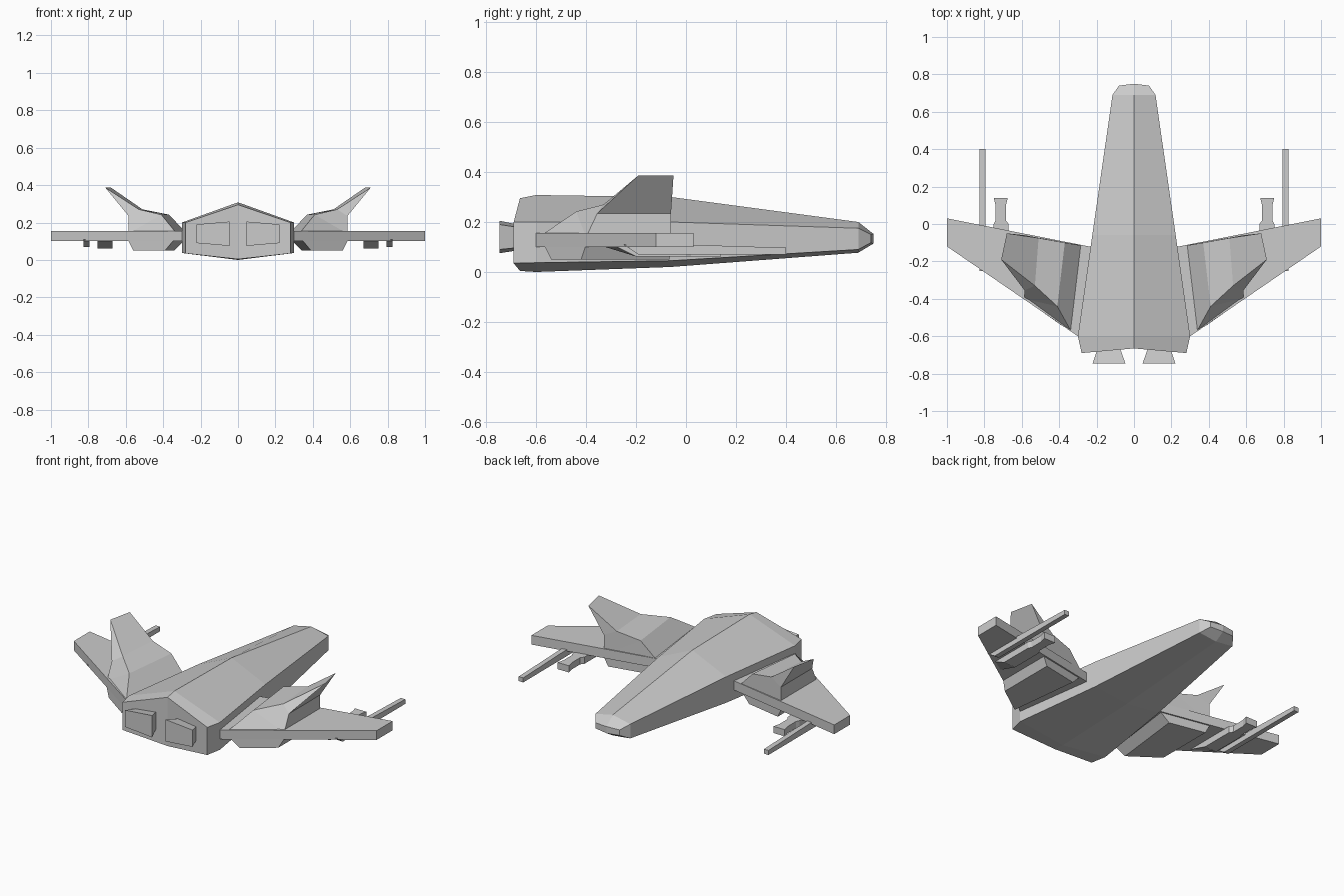
import bpy, bmesh


def loft(name, sections, closed=True, caps=None):
    """Skin matching point loops, cap the ends and mirror across x = 0."""
    bm = bmesh.new()
    rows = [[bm.verts.new(p) for p in s] for s in sections]
    n = len(rows[0])
    for a, b in zip(rows, rows[1:]):
        for i in range(n if closed else n - 1):
            j = (i + 1) % n
            bm.faces.new((a[i], a[j], b[j], b[i]))
    for row in (rows[0], rows[-1]):
        for cap in caps or [range(n)]:
            bm.faces.new([row[i] for i in cap])
    bmesh.ops.recalc_face_normals(bm, faces=bm.faces)
    mesh = bpy.data.meshes.new(name)
    bm.to_mesh(mesh)
    bm.free()
    ob = bpy.data.objects.new(name, mesh)
    bpy.context.collection.objects.link(ob)
    mod = ob.modifiers.new("Mirror", 'MIRROR')
    mod.use_clip = True
    return ob


def slab(name, outline, z0, z1):
    return loft(name, [[(x, y, z) for x, y in outline] for z in (z0, z1)])


# fuselage: half hexagons (side y, centre y, half width, ridge, upper, lower, keel)
stations = [
    (-0.69, -0.665, 0.28, 0.295, 0.20, 0.035, 0.004),
    (-0.60, -0.60, 0.30, 0.308, 0.20, 0.037, 0.0),
    (-0.06, -0.06, 0.223, 0.30, 0.20, 0.045, 0.02),
    (0.69, 0.69, 0.115, 0.20, 0.175, 0.09, 0.077),
    (0.74, 0.75, 0.08, 0.153, 0.15, 0.117, 0.113),
]
loft("fuselage", [[(0, yc, zr), (w, ys, zu), (w, ys, zl), (0, yc, zk)]
                  for ys, yc, w, zr, zu, zl, zk in stations], closed=False)

# engine nozzles
loft("engine_nozzles", [
    [(0.08, -0.65, 0.09), (0.19, -0.65, 0.10), (0.19, -0.65, 0.175), (0.08, -0.65, 0.185)],
    [(0.045, -0.747, 0.075), (0.222, -0.747, 0.09), (0.222, -0.747, 0.19), (0.045, -0.747, 0.205)]])

# main wings
slab("wings", [(0.20, -0.128), (1.0, 0.03), (1.0, -0.12), (0.30, -0.60), (0.26, -0.60)],
     0.10, 0.155)

# wing housings that rise into slanted fins
loft("wing_housings_with_fins", [
    [(0.27, -0.117, 0.14), (0.37, -0.10, 0.242), (0.51, -0.075, 0.27),
     (0.68, -0.05, 0.387), (0.585, -0.06, 0.235), (0.585, -0.06, 0.12)],
    [(0.335, -0.575, 0.15), (0.41, -0.44, 0.242), (0.53, -0.33, 0.27),
     (0.71, -0.19, 0.387), (0.585, -0.355, 0.235), (0.585, -0.40, 0.14)]],
    caps=[(2, 3, 4), (1, 2, 4, 5), (0, 1, 5)])

# tapered housings under the wings
loft("lower_housings", [
    [(0.28, -0.12, 0.11), (0.59, -0.06, 0.11), (0.59, -0.40, 0.11), (0.34, -0.57, 0.11)],
    [(0.34, -0.11, 0.05), (0.56, -0.066, 0.05), (0.56, -0.42, 0.05), (0.39, -0.54, 0.05)]])

# long guns, wedge-cut at the rear
loft("long_guns", [[(x, -0.25, 0.11), (x, -0.19, 0.07), (x, 0.40, 0.07),
                    (x, 0.40, 0.097), (x, -0.02, 0.11)] for x in (0.795, 0.825)])

# short launchers with a flared muzzle
outline = [(0.67, -0.33), (0.67, 0.0), (0.685, 0.02), (0.685, 0.10), (0.675, 0.14),
           (0.75, 0.14), (0.74, 0.10), (0.74, 0.02), (0.75, 0.0), (0.75, -0.28)]
loft("short_launchers", [
    [(x, y, 0.102) for x, y in outline],
    [(x, max(y, -0.20), 0.062) for x, y in outline]])
